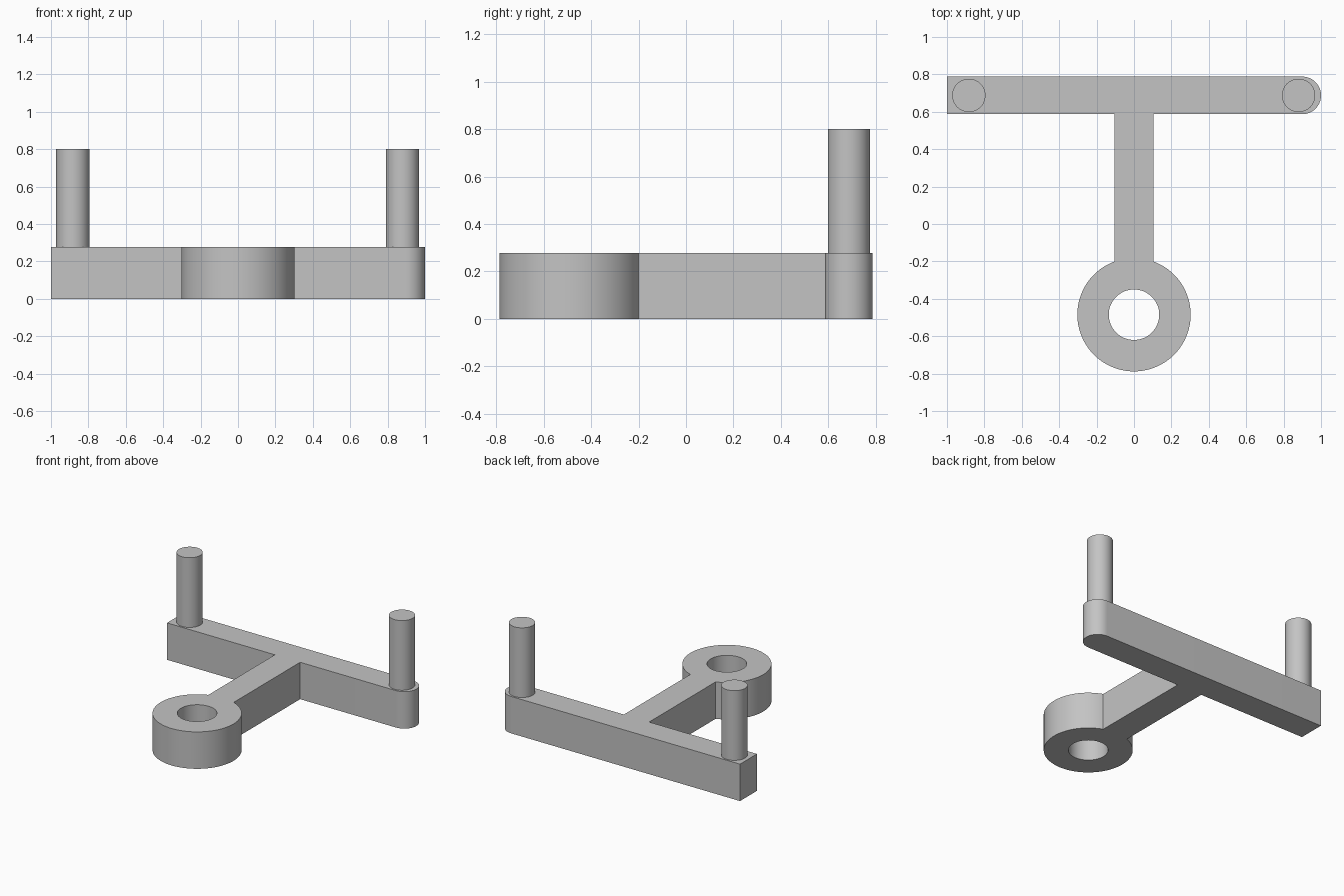
import bpy, bmesh
from math import asin, cos, sin, pi

cube = bpy.data.objects.get("Cube")
if cube:
    bpy.data.objects.remove(cube)

grey = bpy.data.materials.new("plain grey")
grey.use_nodes = True
colour = (0.55, 0.55, 0.55, 1)
grey.diffuse_color = colour
grey.node_tree.nodes["Principled BSDF"].inputs["Base Color"].default_value = colour

HEIGHT = 0.277
RING_Y, RING_R, HOLE_R = -0.485, 0.303, 0.135
ARM = 0.105
BAR_FRONT, BAR_BACK = 0.587, 0.788
BAR_Y, BAR_R = (BAR_FRONT + BAR_BACK) / 2, (BAR_BACK - BAR_FRONT) / 2


def arc(cx, cy, r, start, end, steps):
    """Points along an arc, both ends included."""
    angles = [start + (end - start) * i / steps for i in range(steps + 1)]
    return [(cx + r * cos(a), cy + r * sin(a)) for a in angles]


def prism(name, loops, bottom, top):
    """Fill closed outlines (later ones are holes) and extrude them upward."""
    bm = bmesh.new()
    edges = []
    for loop in loops:
        verts = [bm.verts.new((x, y, bottom)) for x, y in loop]
        edges += [bm.edges.new((v, verts[i - 1])) for i, v in enumerate(verts)]
    bmesh.ops.triangle_fill(bm, edges=edges, use_beauty=True)
    lid = bmesh.ops.extrude_face_region(bm, geom=bm.faces[:], use_keep_orig=True)
    verts = [g for g in lid["geom"] if isinstance(g, bmesh.types.BMVert)]
    bmesh.ops.translate(bm, verts=verts, vec=(0, 0, top - bottom))
    bmesh.ops.recalc_face_normals(bm, faces=bm.faces[:])
    mesh = bpy.data.meshes.new(name)
    bm.to_mesh(mesh)
    bm.free()
    mesh.materials.append(grey)
    obj = bpy.data.objects.new(name, mesh)
    bpy.context.collection.objects.link(obj)
    bpy.ops.object.select_all(action="DESELECT")
    obj.select_set(True)
    bpy.context.view_layer.objects.active = obj
    bpy.ops.object.shade_smooth_by_angle(angle=pi / 6)
    return obj


# Body: crossbar with one rounded end, arm and eye ring in a single outline
neck = asin(ARM / RING_R)
outline = arc(0, RING_Y, RING_R, pi / 2 + neck, 2.5 * pi - neck, 80)
outline += [(ARM, BAR_FRONT)]
outline += arc(1 - BAR_R, BAR_Y, BAR_R, -pi / 2, pi / 2, 32)
outline += [(-1, BAR_BACK), (-1, BAR_FRONT), (-ARM, BAR_FRONT)]
hole = arc(0, RING_Y, HOLE_R, 0, 2 * pi, 64)[:-1]
prism("bracket_body", [outline, hole], 0, HEIGHT)

# Upright pins at both ends of the crossbar
for side, x in (("left", 0.88), ("right", -0.883)):
    circle = arc(x, BAR_Y, 0.089, 0, 2 * pi, 48)[:-1]
    prism(side + "_pin", [circle], HEIGHT - 0.01, 0.8)
